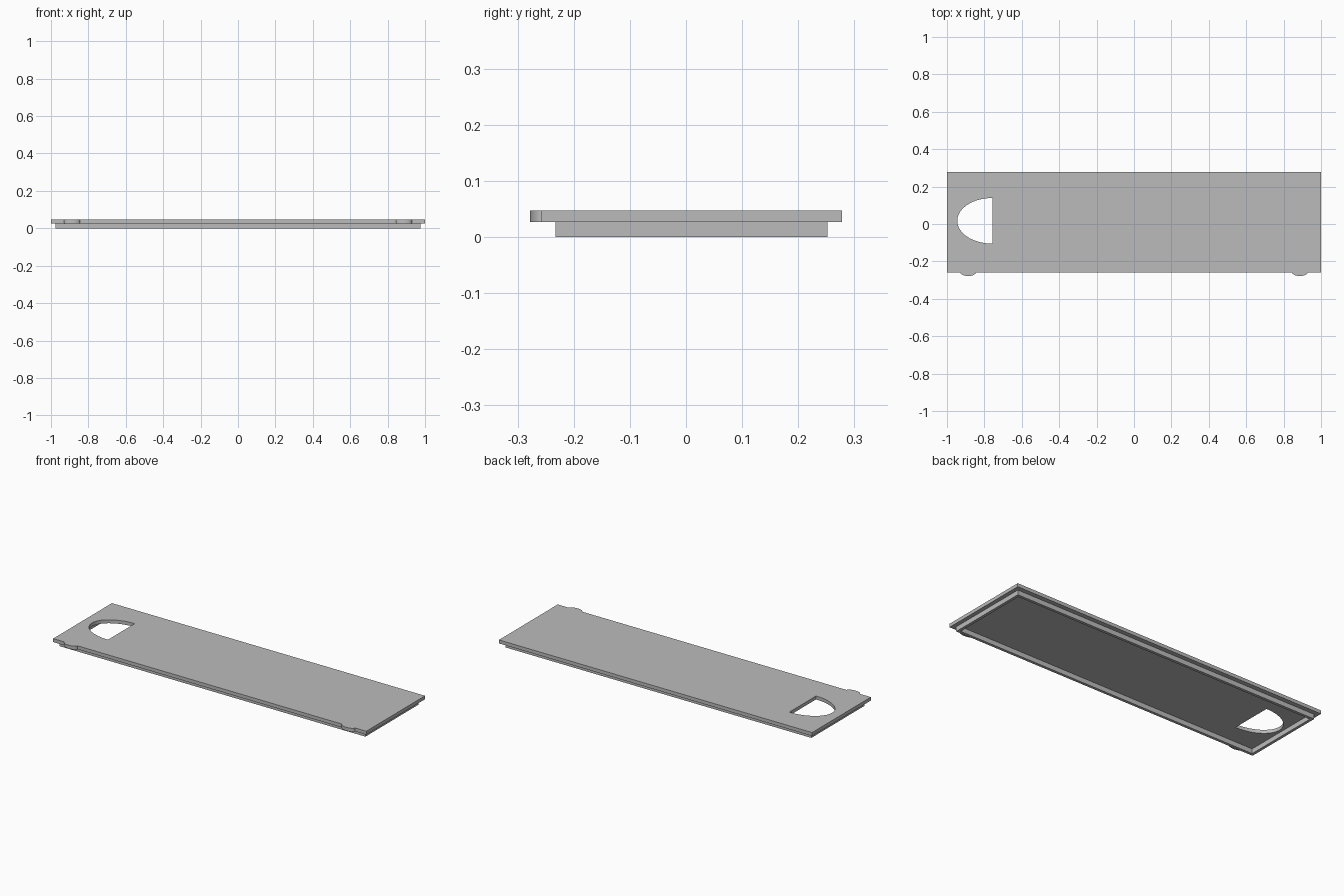
import bpy
from math import sin, cos, pi

cube = bpy.data.objects.get("Cube")
if cube:
    bpy.data.objects.remove(cube, do_unlink=True)

grey = bpy.data.materials.new("plain grey")
grey.use_nodes = True
colour = (0.5, 0.5, 0.5, 1)
grey.diffuse_color = colour
grey.node_tree.nodes["Principled BSDF"].inputs["Base Color"].default_value = colour


def slab(name, loops, z0, z1):
    """Extrude closed outlines between two heights; inner loops become holes."""
    curve = bpy.data.curves.new(name + " outline", 'CURVE')
    curve.dimensions = '2D'
    curve.fill_mode = 'BOTH'
    curve.extrude = (z1 - z0) / 2
    for loop in loops:
        spline = curve.splines.new('POLY')
        spline.points.add(len(loop) - 1)
        for point, (x, y) in zip(spline.points, loop):
            point.co = (x, y, 0, 1)
        spline.use_cyclic_u = True
    helper = bpy.data.objects.new(name + " helper", curve)
    bpy.context.collection.objects.link(helper)
    graph = bpy.context.evaluated_depsgraph_get()
    mesh = bpy.data.meshes.new_from_object(helper.evaluated_get(graph))
    bpy.data.objects.remove(helper, do_unlink=True)
    for v in mesh.vertices:
        v.co.z += (z0 + z1) / 2
    mesh.materials.clear()
    mesh.materials.append(grey)
    obj = bpy.data.objects.new(name, mesh)
    bpy.context.collection.objects.link(obj)
    bpy.ops.object.select_all(action='DESELECT')
    obj.select_set(True)
    bpy.context.view_layer.objects.active = obj
    bpy.ops.object.mode_set(mode='EDIT')
    bpy.ops.mesh.select_all(action='SELECT')
    bpy.ops.mesh.remove_doubles(threshold=0.0001)
    bpy.ops.mesh.normals_make_consistent(inside=False)
    bpy.ops.object.mode_set(mode='OBJECT')
    bpy.ops.object.shade_smooth_by_angle(angle=pi / 6)
    return obj


def rectangle(x, y0, y1):
    return [(-x, y0), (x, y0), (x, y1), (-x, y1)]


def arc(cx, cy, rx, ry, start, end, steps):
    angles = [start + (end - start) * i / steps for i in range(steps + 1)]
    return [(cx + rx * cos(a), cy + ry * sin(a)) for a in angles]


# Cover plate: two catch bumps on the front edge and a half-oval finger hole
FRONT, BACK = -0.258, 0.278
outline = [(-1, FRONT)]
for x in (-0.887, 0.887):
    outline += arc(x, FRONT, 0.042, 0.02, pi, 2 * pi, 16)
outline += [(1, FRONT), (1, BACK), (-1, BACK)]
finger_hole = arc(-0.757, 0.017, 0.188, 0.122, pi / 2, 3 * pi / 2, 40)
slab("cover_plate", [outline, finger_hole], 0.027, 0.047)

# Locating rim underneath
WALL = 0.016
slab("locating_rim", [rectangle(0.977, -0.233, 0.252),
                      rectangle(0.977 - WALL, -0.233 + WALL, 0.252 - WALL)], 0, 0.027)
